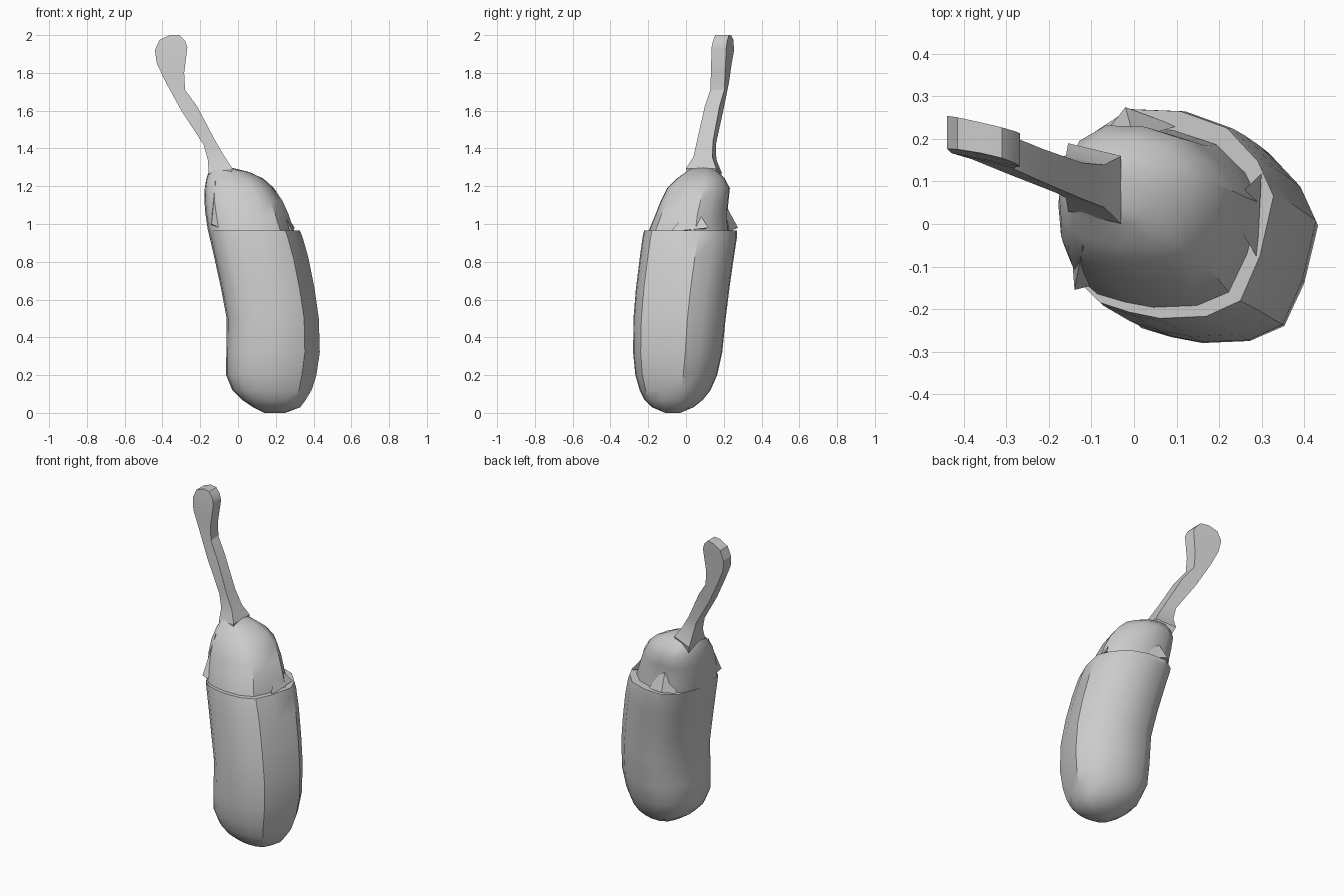
import bpy
import bmesh
import math

# Remove the default object only
cube = bpy.data.objects.get("Cube")
if cube:
    bpy.data.objects.remove(cube, do_unlink=True)

# Single matte grey for the whole vegetable
grey = bpy.data.materials.new("plain_grey")
grey.use_nodes = True
colour = (0.6, 0.6, 0.6, 1)
grey.diffuse_color = colour
shader = next(n for n in grey.node_tree.nodes if n.type == 'BSDF_PRINCIPLED')
shader.inputs["Base Color"].default_value = colour


def loft(name, rings, smooth_angle):
    """Skin a stack of equal-length point rings and close both ends."""
    bm = bmesh.new()
    loops = [[bm.verts.new(point) for point in ring] for ring in rings]
    count = len(loops[0])
    for low, high in zip(loops, loops[1:]):
        for i in range(count):
            j = (i + 1) % count
            bm.faces.new((low[i], low[j], high[j], high[i]))
    bm.faces.new(loops[0][::-1])
    bm.faces.new(loops[-1])
    bmesh.ops.recalc_face_normals(bm, faces=bm.faces)
    mesh = bpy.data.meshes.new(name)
    bm.to_mesh(mesh)
    bm.free()
    mesh.materials.append(grey)
    obj = bpy.data.objects.new(name, mesh)
    bpy.context.collection.objects.link(obj)
    bpy.ops.object.select_all(action='DESELECT')
    obj.select_set(True)
    bpy.context.view_layer.objects.active = obj
    bpy.ops.object.shade_smooth_by_angle(angle=math.radians(smooth_angle))
    return obj


def fit(section, z, x_min, x_max, y_min, y_max):
    """Scale a unit section into the given bounds at one height."""
    cx, cy = (x_min + x_max) / 2, (y_min + y_max) / 2
    hx, hy = (x_max - x_min) / 2, (y_max - y_min) / 2
    return [(cx + hx * u, cy + hy * v, z) for u, v in section]


# Fruit outline seen from above, with one flattened side facing +x
fruit_section = [
    (1, .17), (.85, .5), (.55, .82), (.1, .98), (-.4, 1), (-.74, .78),
    (-.93, .35), (-1, 0), (-.97, -.4), (-.88, -.66), (-.68, -.85),
    (-.4, -.94), (-.1, -1), (.35, -.98), (.68, -.83), (.87, -.4)]

# Fruit body: height, then left-right and front-back bounds
fruit_profile = [
    (0, .14, .25, -.11, -.03),
    (.03, .08, .33, -.18, .04),
    (.07, .02, .36, -.22, .09),
    (.12, -.03, .39, -.245, .13),
    (.2, -.063, .415, -.268, .165),
    (.32, -.062, .433, -.28, .192),
    (.5, -.06, .428, -.278, .21),
    (.66, -.09, .405, -.265, .23),
    (.82, -.125, .373, -.245, .253),
    (.93, -.15, .342, -.23, .27),
    (.965, -.157, .328, -.222, .27),
]
loft("fruit_body", [fit(fruit_section, *row) for row in fruit_profile], 36)

# Leafy cap, slightly inset so the body keeps a narrow rim
cap_profile = [
    (.92, -.148, .3, -.205, .225),
    (.97, -.16, .295, -.195, .225),
    (1.05, -.172, .268, -.162, .218),
    (1.12, -.178, .237, -.135, .225),
    (1.19, -.176, .19, -.1, .232),
    (1.24, -.168, .135, -.05, .205),
    (1.275, -.155, .06, 0, .17),
    (1.3, -.14, -.04, .03, .14),
]
loft("leafy_cap", [fit(fruit_section, *row) for row in cap_profile], 36)


def sepal(name, root, left, right, tip):
    """Small pointed leaf lying on the rim."""
    bm = bmesh.new()
    bmesh.ops.convex_hull(bm, input=[bm.verts.new(p) for p in (root, left, right, tip)])
    mesh = bpy.data.meshes.new(name)
    bm.to_mesh(mesh)
    bm.free()
    mesh.materials.append(grey)
    bpy.context.collection.objects.link(bpy.data.objects.new(name, mesh))


# Pointed leaf ends around the cap
sepal("left_sepal", (.22, .04, 1.1), (.29, -.08, .96), (.3, .12, .98), (.24, .03, .96))
sepal("right_sepal", (-.12, -.05, 1.23), (-.15, -.02, .99), (-.08, -.14, .97), (-.14, -.155, 1.0))
sepal("back_sepal", (0, .2, 1.12), (-.08, .2, .96), (.1, .23, .96), (-.02, .275, .98))


def stem_ring(x_left, z_left, x_right, z_right, y_mid, thick):
    """Four-cornered stem section, turned a little about the vertical."""
    turn = .12 * (x_right - x_left)
    half = thick / 2
    return [(x_left, y_mid + turn - half, z_left), (x_right, y_mid - turn - half, z_right),
            (x_right, y_mid - turn + half, z_right), (x_left, y_mid + turn + half, z_left)]


# Stem: flared foot, slim neck and broad rounded end
stem_profile = [
    (-.13, 1.2, -.04, 1.2, .09, .12),
    (-.155, 1.27, -.03, 1.295, .095, .16),
    (-.16, 1.34, -.07, 1.355, .1, .1),
    (-.182, 1.42, -.12, 1.44, .108, .085),
    (-.3, 1.6, -.215, 1.62, .148, .078),
    (-.382, 1.75, -.28, 1.71, .178, .075),
    (-.43, 1.85, -.285, 1.8, .187, .075),
    (-.44, 1.92, -.268, 1.935, .195, .078),
    (-.415, 1.975, -.28, 1.97, .197, .075),
    (-.36, 2, -.31, 2, .197, .072),
]
loft("stem", [stem_ring(*row) for row in stem_profile], 30)
